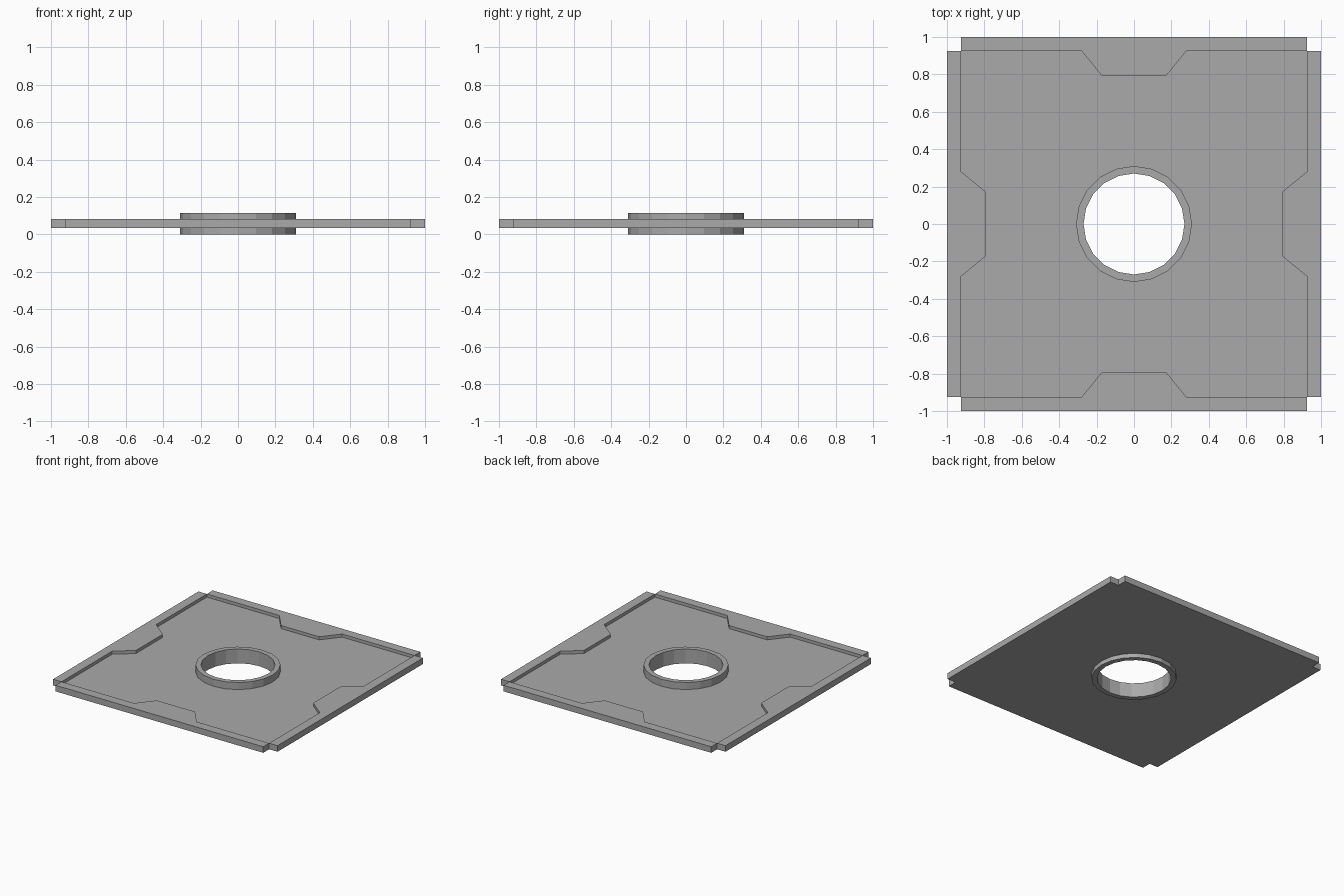
import bpy
import bmesh
import math
from mathutils import Matrix, Vector

if "Cube" in bpy.data.objects:
    bpy.data.objects.remove(bpy.data.objects["Cube"], do_unlink=True)

grey = bpy.data.materials.new("plain grey")
grey.use_nodes = True
grey.diffuse_color = (0.4, 0.4, 0.4, 1)
grey.node_tree.nodes["Principled BSDF"].inputs["Base Color"].default_value = (0.4, 0.4, 0.4, 1)

BOTTOM, FLOOR, TOP = 0.034, 0.058, 0.083
EDGE, TAB = 0.925, 0.79
SIDES = 20


def circle(radius):
    return [(radius * math.cos(math.tau * i / SIDES), radius * math.sin(math.tau * i / SIDES))
            for i in range(SIDES)]


def turned(points, quarter):
    rot = Matrix.Rotation(quarter * math.pi / 2, 2)
    return [tuple(rot @ Vector(p)) for p in points]


def prism(name, loops, low, high):
    """Extrude a flat outline, with optional hole loops, from low to high."""
    bm = bmesh.new()
    edges = []
    for loop in loops:
        verts = [bm.verts.new((x, y, low)) for x, y in loop]
        edges += [bm.edges.new((v, verts[i - 1])) for i, v in enumerate(verts)]
    bmesh.ops.triangle_fill(bm, edges=edges, use_beauty=True, normal=(0, 0, 1))
    made = bmesh.ops.extrude_face_region(bm, geom=bm.faces[:], use_keep_orig=True)
    top = [g for g in made["geom"] if isinstance(g, bmesh.types.BMVert)]
    bmesh.ops.translate(bm, verts=top, vec=(0, 0, high - low))
    bmesh.ops.recalc_face_normals(bm, faces=bm.faces[:])
    mesh = bpy.data.meshes.new(name)
    bm.to_mesh(mesh)
    bm.free()
    mesh.materials.append(grey)
    obj = bpy.data.objects.new(name, mesh)
    bpy.context.collection.objects.link(obj)
    return obj


# Inner boundary of the back rim, including its tapered tab
inner = [(EDGE, EDGE), (0.28, EDGE), (0.17, TAB), (-0.17, TAB), (-0.28, EDGE)]

# Sunken floor with the central hole
floor_outline = [p for q in range(4) for p in turned(inner, q)]
prism("floor_panel", [floor_outline, circle(0.29)], BOTTOM, FLOOR)

# Four raised rims, one per side
rim = inner + [(-EDGE, EDGE), (-EDGE, 1), (EDGE, 1)]
for q, side in enumerate(("back", "right", "front", "left")):
    # A quarter turn from the back leads to -x, the model's right
    prism(side + "_rim", [turned(rim, q)], BOTTOM, TOP)

# Collar standing proud above and below the panel
prism("centre_collar", [circle(0.31), circle(0.27)], 0, 0.115)
